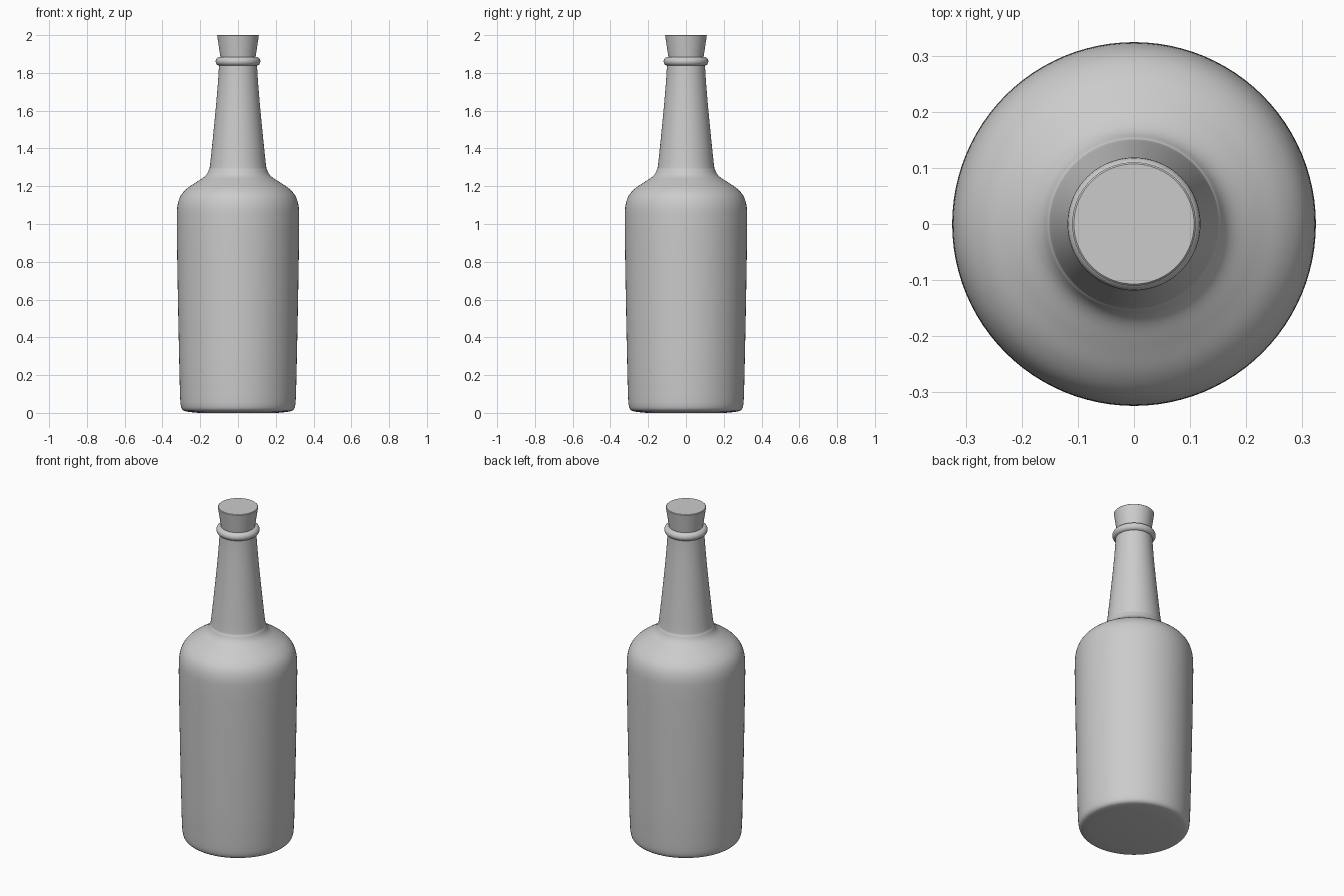
import bpy, bmesh, math
from mathutils import Vector

if "Cube" in bpy.data.objects:
    bpy.data.objects.remove(bpy.data.objects["Cube"])


def smooth_profile(points, steps=5):
    """Catmull-Rom curve through (radius, height) points."""
    p = [Vector(q) for q in points]
    p = [2 * p[0] - p[1]] + p + [2 * p[-1] - p[-2]]
    out = []
    for a, b, c, d in zip(p, p[1:], p[2:], p[3:]):
        for i in range(steps):
            t = i / steps
            out.append(0.5 * (2 * b + (c - a) * t + (2 * a - 5 * b + 4 * c - d) * t * t
                              + (3 * b - a - 3 * c + d) * t ** 3))
    return out + [p[-2]]


def lathe(name, profile, sides=96, angle=35):
    """Revolve a profile around z and close both ends."""
    bm = bmesh.new()
    rings = []
    for r, z in profile:
        rings.append([bm.verts.new((r * math.cos(2 * math.pi * i / sides),
                                    r * math.sin(2 * math.pi * i / sides), z))
                      for i in range(sides)])
    for lo, hi in zip(rings, rings[1:]):
        for i in range(sides):
            j = (i + 1) % sides
            bm.faces.new((lo[i], lo[j], hi[j], hi[i]))
    bm.faces.new(rings[0][::-1])
    bm.faces.new(rings[-1])
    mesh = bpy.data.meshes.new(name)
    bm.to_mesh(mesh)
    bm.free()
    ob = bpy.data.objects.new(name, mesh)
    bpy.context.collection.objects.link(ob)
    bpy.ops.object.select_all(action='DESELECT')
    bpy.context.view_layer.objects.active = ob
    ob.select_set(True)
    bpy.ops.object.shade_smooth_by_angle(angle=math.radians(angle))
    return ob


# Bottle: rounded base, slightly flared body, shoulder and tapering neck
base = smooth_profile([(0.21, 0.0), (0.27, 0.007), (0.293, 0.016), (0.303, 0.04), (0.307, 0.09)])
body = smooth_profile([(0.312, 0.3), (0.318, 0.6), (0.323, 0.9), (0.324, 1.03), (0.32, 1.1),
                       (0.303, 1.15), (0.27, 1.188), (0.22, 1.222), (0.175, 1.253),
                       (0.155, 1.285), (0.146, 1.33), (0.118, 1.61), (0.104, 1.78),
                       (0.1, 1.87)])
lathe("bottle", base + body)

# Rounded lip ring around the mouth
bpy.ops.mesh.primitive_torus_add(major_radius=0.095, minor_radius=0.0235,
                                 major_segments=96, minor_segments=20,
                                 location=(0, 0, 1.861))
bpy.context.object.name = "lip_ring"
bpy.ops.object.shade_smooth()

# Tapered cork stopper
lathe("cork", [(0.09, 1.86), (0.094, 1.89), (0.109, 1.99), (0.11, 1.997), (0.107, 2.0)])
